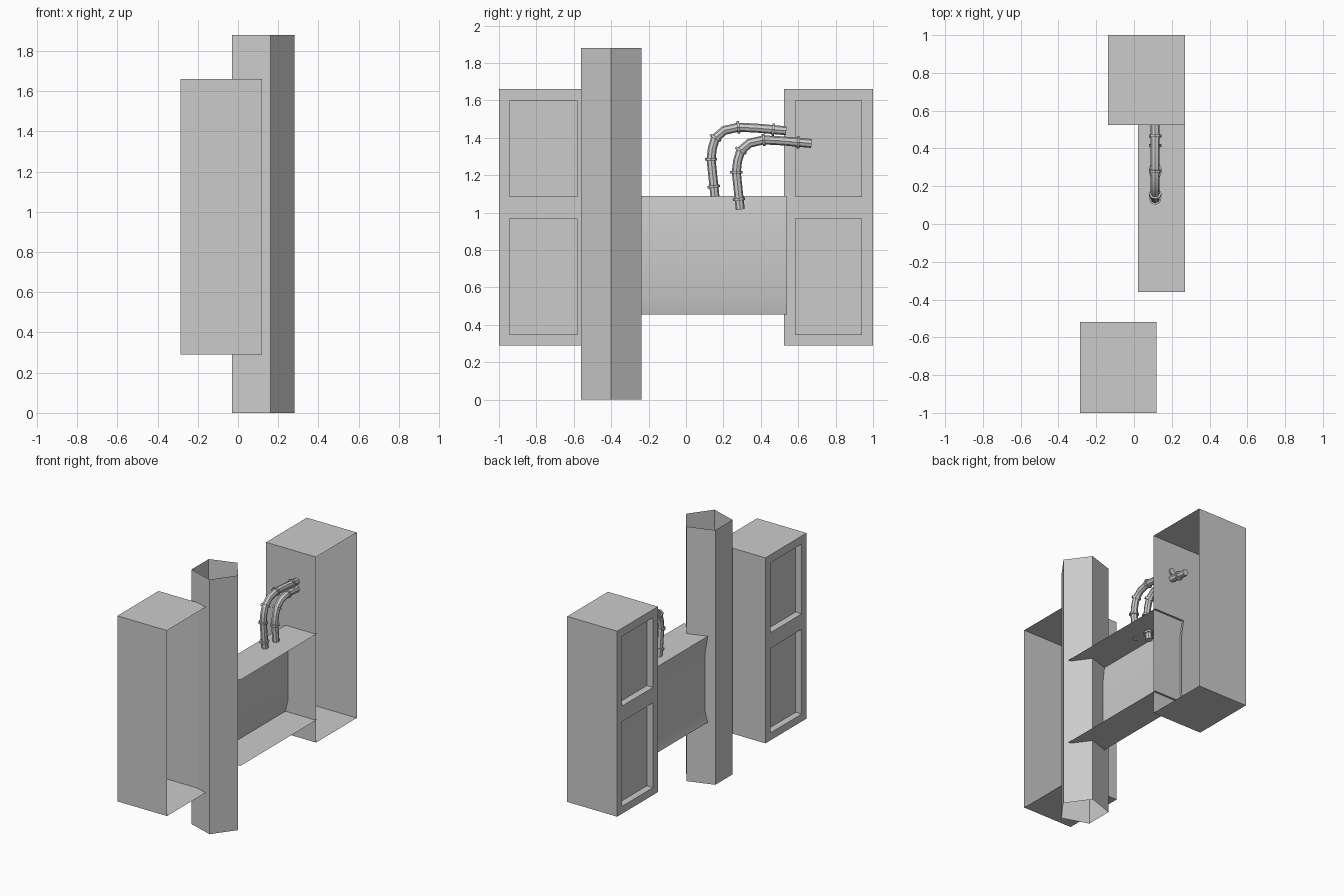
import bpy, bmesh, math
from mathutils import Vector

if "Cube" in bpy.data.objects:
    bpy.data.objects.remove(bpy.data.objects["Cube"])


def finish(name, bm, smooth=None):
    bmesh.ops.remove_doubles(bm, verts=bm.verts, dist=1e-5)
    bmesh.ops.recalc_face_normals(bm, faces=bm.faces)
    me = bpy.data.meshes.new(name)
    bm.to_mesh(me)
    bm.free()
    ob = bpy.data.objects.new(name, me)
    bpy.context.collection.objects.link(ob)
    if smooth:
        bpy.ops.object.select_all(action='DESELECT')
        ob.select_set(True)
        bpy.context.view_layer.objects.active = ob
        bpy.ops.object.shade_smooth_by_angle(angle=math.radians(smooth))
    return ob


def quad(bm, *pts):
    return bm.faces.new([bm.verts.new(p) for p in pts])


def cabinet(name, x0, x1, y0, y1):
    """Box open on +x, with two recessed panels on its -x side."""
    bm = bmesh.new()
    depth = 0.05
    ys = [y0, y0 + 0.057, y1 - 0.059, y1]
    zs = [0.29, 0.345, 0.97, 1.085, 1.60, 1.66]
    for i in range(3):
        for j in range(5):
            a, b, c, d = ys[i], ys[i + 1], zs[j], zs[j + 1]
            f = [(a, c), (b, c), (b, d), (a, d)]
            if i == 1 and j in (1, 3):
                quad(bm, *[(x0 + depth, y, z) for y, z in f])
                for p, q in zip(f, f[1:] + f[:1]):
                    quad(bm, (x0, *p), (x0, *q), (x0 + depth, *q), (x0 + depth, *p))
            else:
                quad(bm, *[(x0, y, z) for y, z in f])
    # outer walls, split to match the panel grid
    rim = [(y, zs[0]) for y in ys] + [(y1, z) for z in zs[1:]]
    rim += [(y, zs[-1]) for y in ys[-2::-1]] + [(y0, z) for z in zs[-2:0:-1]]
    for p, q in zip(rim, rim[1:] + rim[:1]):
        quad(bm, (x0, *p), (x0, *q), (x1, *q), (x1, *p))
    bmesh.ops.remove_doubles(bm, verts=bm.verts, dist=1e-5)
    bmesh.ops.dissolve_limit(bm, angle_limit=0.01, verts=bm.verts, edges=bm.edges)
    return finish(name, bm)


def pipe(name, x, path, rings, dy, dz):
    """Capped eight-sided tube along a y-z path, with collars along it."""
    pts = [Vector((x, y + dy, z + dz)) for y, z in path]
    side = Vector((1, 0, 0))
    n = 8

    def loop(bm, p, t, r, stretch=1.0):
        up = t.cross(side).normalized()
        return [bm.verts.new(p + side * r * math.cos(k * math.tau / n)
                             + up * r * stretch * math.sin(k * math.tau / n)) for k in range(n)]

    def bridge(bm, loops):
        for a, b in zip(loops, loops[1:]):
            for k in range(n):
                bm.faces.new((a[k], a[(k + 1) % n], b[(k + 1) % n], b[k]))
        bm.faces.new(loops[0])
        bm.faces.new(loops[-1])

    bm = bmesh.new()
    loops = []
    for i, p in enumerate(pts):
        t1 = (p - pts[i - 1]).normalized() if i else (pts[1] - p).normalized()
        t2 = (pts[i + 1] - p).normalized() if i < len(pts) - 1 else t1
        t = (t1 + t2).normalized()
        loops.append(loop(bm, p, t, 0.024, 1 / max(t.dot(t1), 0.5)))
    bridge(bm, loops)
    finish(name, bm, 40)

    bm = bmesh.new()
    for y, z, ang in rings:
        t = Vector((0, math.cos(math.radians(ang)), math.sin(math.radians(ang))))
        p = Vector((x, y + dy, z + dz))
        bridge(bm, [loop(bm, p - t * 0.007, t, 0.033), loop(bm, p + t * 0.007, t, 0.033)])
    finish(name + "_collars", bm, 40)


# Two open-backed cabinets
cabinet("front_cabinet", -0.285, 0.12, -1.0, -0.52)
cabinet("back_cabinet", -0.138, 0.27, 0.525, 1.0)

# Five-sided hollow post, open at both ends
bm = bmesh.new()
ring = [(0.109 + 0.171 * math.cos(k * math.tau / 5), -0.40 + 0.171 * math.sin(k * math.tau / 5))
        for k in range(5)]
for p, q in zip(ring, ring[1:] + ring[:1]):
    quad(bm, (*p, 0), (*q, 0), (*q, 1.88), (*p, 1.88))
finish("post", bm)

# Channel beam, open on the +x side and at its ends, wall slightly waisted
bm = bmesh.new()
profile = [(0.27, 1.09), (0.02, 1.09), (0.04, 0.95), (0.04, 0.54), (0.02, 0.455), (0.27, 0.455)]
for p, q in zip(profile, profile[1:]):
    quad(bm, (p[0], -0.36, p[1]), (q[0], -0.36, q[1]), (q[0], 0.54, q[1]), (p[0], 0.54, p[1]))
finish("channel_beam", bm, 30)

# Two matching bent pipes with collars
path = [(0.155, 1.085), (0.134, 1.285), (0.141, 1.345), (0.158, 1.40), (0.205, 1.44),
        (0.28, 1.457), (0.38, 1.452), (0.536, 1.438)]
collars = [(0.148, 1.14, 96), (0.134, 1.285, 90), (0.158, 1.40, 60), (0.28, 1.457, 6), (0.466, 1.444, -5)]
pipe("upper_pipe", 0.112, path, collars, 0, 0)
pipe("lower_pipe", 0.112, path, collars, 0.135, -0.068)
